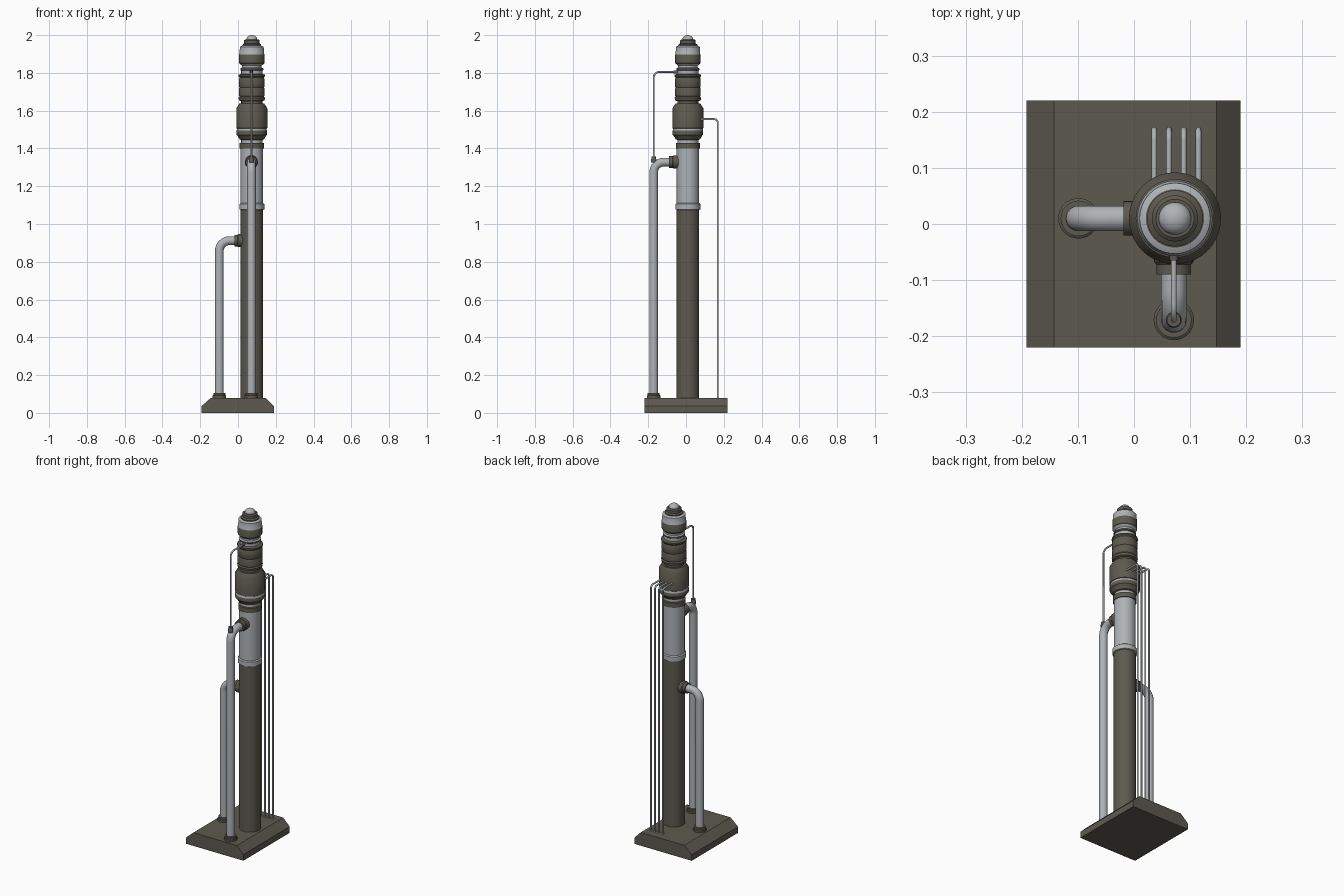
import bpy, bmesh, math
from mathutils import Vector

if "Cube" in bpy.data.objects:
    bpy.data.objects.remove(bpy.data.objects["Cube"])


def material(name, rgb):
    m = bpy.data.materials.new(name)
    m.diffuse_color = (*rgb, 1)
    m.use_nodes = True
    m.node_tree.nodes["Principled BSDF"].inputs["Base Color"].default_value = m.diffuse_color
    return m


DARK = material("dark olive metal", (0.110, 0.102, 0.080))
LIGHT = material("light grey metal", (0.43, 0.45, 0.47))
CX, CY = 0.073, 0.010          # mast axis


def activate(ob):
    bpy.ops.object.select_all(action='DESELECT')
    ob.select_set(True)
    bpy.context.view_layer.objects.active = ob


def finish(name, bm, mats, smooth=True):
    bmesh.ops.recalc_face_normals(bm, faces=bm.faces)
    me = bpy.data.meshes.new(name)
    bm.to_mesh(me)
    bm.free()
    for m in mats:
        me.materials.append(m)
    ob = bpy.data.objects.new(name, me)
    bpy.context.collection.objects.link(ob)
    if smooth:
        activate(ob)
        bpy.ops.object.shade_smooth_by_angle(angle=math.radians(32))
    return ob


def lathe(name, profile, origin, axis=(0, 0, 1), mats=(DARK,), n=40):
    """Spin (radius, height, material) points; material applies to the band above."""
    bm = bmesh.new()
    rot = Vector((0, 0, 1)).rotation_difference(Vector(axis))
    o = Vector(origin)
    rings = [[bm.verts.new(o + rot @ Vector((r * math.cos(2 * math.pi * i / n),
                                             r * math.sin(2 * math.pi * i / n), h)))
              for i in range(n)] for r, h, _ in profile]
    for k, (a, b) in enumerate(zip(rings, rings[1:])):
        for i in range(n):
            j = (i + 1) % n
            bm.faces.new((a[i], a[j], b[j], b[i])).material_index = profile[k][2]
    bm.faces.new(rings[0]).material_index = profile[0][2]
    bm.faces.new(rings[-1]).material_index = profile[-2][2]
    return finish(name, bm, mats, True)


def elbow_pipe(name, start, corner, end, bend, radius):
    """Round pipe with one rounded corner."""
    s, c, e = Vector(start), Vector(corner), Vector(end)
    u, v = (s - c).normalized(), (e - c).normalized()
    centre = c + (u + v) * bend
    pts = [s]
    for i in range(11):
        t = i / 10 * math.pi / 2
        pts.append(centre - v * bend * math.cos(t) - u * bend * math.sin(t))
    pts.append(e)
    cu = bpy.data.curves.new(name, 'CURVE')
    cu.dimensions = '3D'
    cu.bevel_depth = radius
    cu.bevel_resolution = 5
    cu.use_fill_caps = True
    sp = cu.splines.new('POLY')
    sp.points.add(len(pts) - 1)
    for p, q in zip(sp.points, pts):
        p.co = (*q, 1)
    cu.materials.append(LIGHT)
    ob = bpy.data.objects.new(name, cu)
    bpy.context.collection.objects.link(ob)
    activate(ob)
    bpy.ops.object.convert(target='MESH')
    bpy.ops.object.shade_smooth_by_angle(angle=math.radians(32))
    return ob


def flange(name, origin, axis, radius, height):
    lathe(name, [(radius, 0, 0), (radius, height * 0.55, 0),
                 (radius * 0.88, height * 0.65, 0), (radius * 0.88, height, 0),
                 (radius * 0.6, height, 0)], origin, axis, n=28)


# base plate with sloped left and right edges
section = [(-0.192, 0), (0.19, 0), (0.19, 0.037), (0.147, 0.08), (-0.143, 0.08), (-0.192, 0.037)]
bm = bmesh.new()
f = bm.faces.new([bm.verts.new((x, -0.22, z)) for x, z in section])
ext = bmesh.ops.extrude_face_region(bm, geom=[f])
bmesh.ops.translate(bm, vec=(0, 0.44, 0),
                    verts=[g for g in ext["geom"] if isinstance(g, bmesh.types.BMVert)])
finish("base_plate", bm, [DARK], smooth=False)

# lower mast, collar and upper tube
lathe("lower_mast", [(0.06, 0.07, 0), (0.06, 1.08, 0), (0.05, 1.08, 0)], (CX, CY, 0))
lathe("mast_collar", [(0.06, 1.075, 0), (0.066, 1.078, 0), (0.066, 1.105, 0), (0.06, 1.11, 0)],
      (CX, CY, 0), mats=(LIGHT,))
lathe("upper_tube", [(0.059, 1.08, 0), (0.059, 1.41, 0), (0.05, 1.41, 0)], (CX, CY, 0), mats=(LIGHT,))

# drum section (0 dark, 1 light)
lathe("drum_section", [
    (0.055, 1.40, 0), (0.064, 1.40, 0), (0.064, 1.428, 0), (0.056, 1.43, 1), (0.056, 1.445, 0),
    (0.064, 1.448, 0), (0.076, 1.468, 0), (0.081, 1.472, 0), (0.081, 1.494, 1), (0.079, 1.498, 1),
    (0.079, 1.506, 0), (0.082, 1.508, 0), (0.082, 1.612, 0), (0.066, 1.638, 0), (0.05, 1.638, 0)],
    (CX, CY, 0), mats=(DARK, LIGHT))

# ribbed head section
lathe("ribbed_section", [
    (0.056, 1.63, 0), (0.056, 1.650, 0), (0.068, 1.655, 0), (0.070, 1.668, 0), (0.064, 1.674, 0),
    (0.068, 1.680, 0), (0.068, 1.715, 0), (0.065, 1.722, 0), (0.068, 1.729, 0), (0.068, 1.768, 0),
    (0.064, 1.775, 0), (0.070, 1.782, 0), (0.070, 1.790, 0), (0.056, 1.795, 1), (0.056, 1.812, 0),
    (0.061, 1.816, 0), (0.061, 1.824, 1), (0.052, 1.828, 1), (0.052, 1.838, 1), (0.064, 1.848, 0),
    (0.067, 1.852, 0), (0.067, 1.898, 1), (0.065, 1.902, 1), (0.063, 1.938, 1), (0.052, 1.944, 0),
    (0.040, 1.946, 0)], (CX, CY, 0), mats=(DARK, LIGHT))

# dark cap and light dome on top
lathe("top_cap", [(0.050, 1.94, 0), (0.050, 1.95, 0), (0.041, 1.956, 0), (0.041, 1.972, 0),
                  (0.034, 1.978, 0), (0.02, 1.978, 0)], (CX, CY, 0))
dome = [(0.029 * math.cos(t), 1.977 + 0.023 * math.sin(t), 0)
        for t in (math.radians(a) for a in (0, 15, 30, 45, 60, 75, 88))]
lathe("top_dome", dome, (CX, CY, 0), mats=(LIGHT,))

# large side and front pipes with flanges at both ends
elbow_pipe("side_pipe", (-0.099, CY, 0.07), (-0.099, CY, 0.912), (0.03, CY, 0.912), 0.055, 0.023)
elbow_pipe("front_pipe", (0.071, -0.171, 0.07), (0.071, -0.171, 1.328), (0.071, -0.03, 1.328), 0.055, 0.023)
flange("side_pipe_foot", (-0.099, CY, 0.075), (0, 0, 1), 0.036, 0.03)
flange("front_pipe_foot", (0.071, -0.171, 0.075), (0, 0, 1), 0.036, 0.03)
flange("side_pipe_joint", (0.025, CY, 0.912), (-1, 0, 0), 0.035, 0.044)
flange("front_pipe_joint", (0.071, -0.04, 1.328), (0, -1, 0), 0.035, 0.050)

# thin feed pipe from the front pipe up to the head
elbow_pipe("feed_pipe", (0.071, -0.171, 1.33), (0.071, -0.171, 1.805), (0.071, -0.03, 1.805), 0.03, 0.005)
flange("feed_pipe_foot", (0.071, -0.171, 1.325), (0, 0, 1), 0.014, 0.032)
flange("feed_pipe_joint", (0.071, -0.035, 1.805), (0, -1, 0), 0.009, 0.030)

# four thin cable pipes at the back
for i in range(4):
    x = 0.036 + i * 0.0263
    elbow_pipe(f"back_cable_{i + 1}", (x, 0.168, 0.07), (x, 0.168, 1.555), (x, 0.05, 1.555), 0.018, 0.005)
